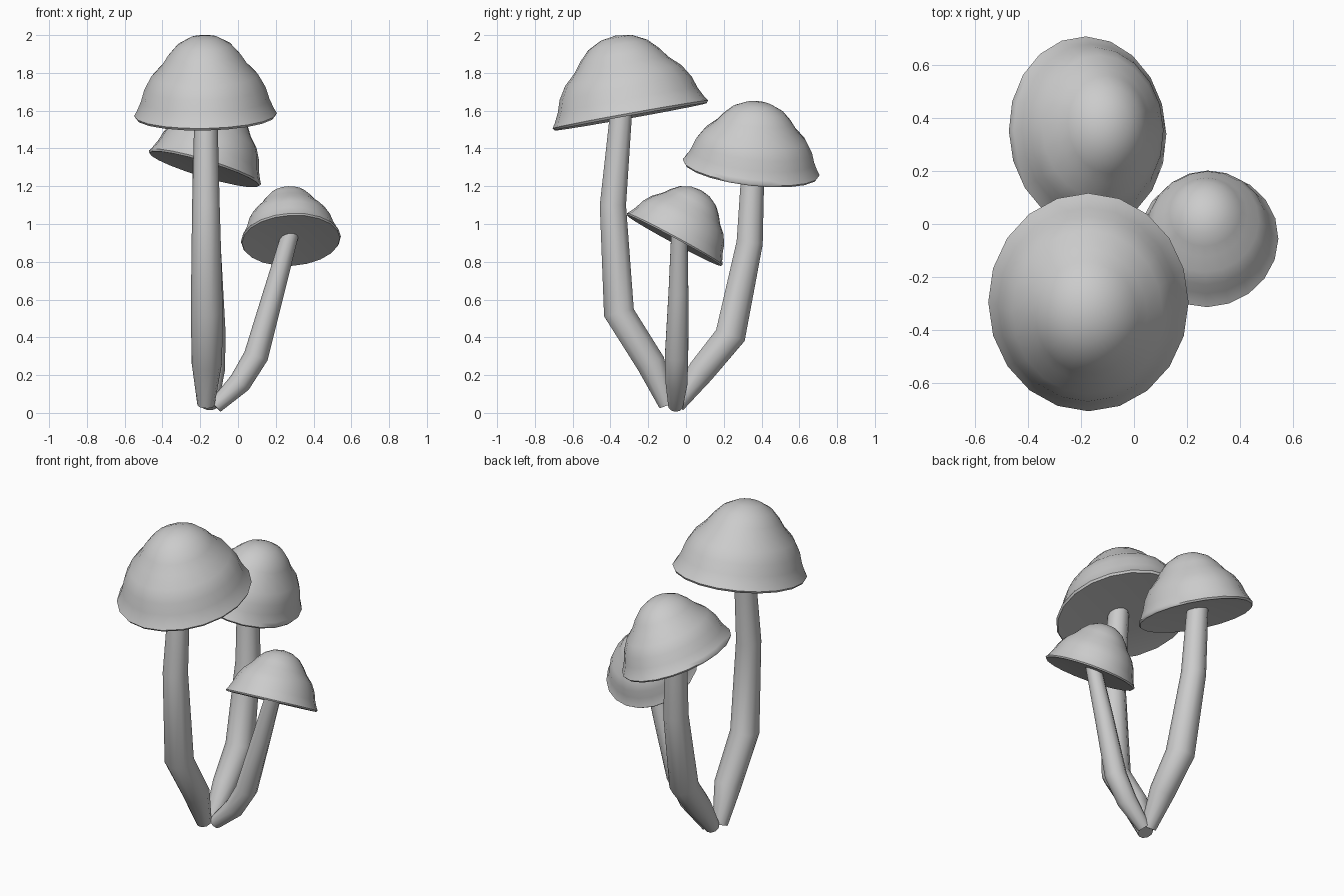
import bpy, bmesh
from math import cos, sin, tau, radians
from mathutils import Vector

if "Cube" in bpy.data.objects:
    bpy.data.objects.remove(bpy.data.objects["Cube"])

Z = Vector((0, 0, 1))
# Bell profile: radius and height as fractions of the cap size
BELL = [(.2, .97), (.38, .88), (.51, .75), (.60, .63), (.75, .49),
        (.85, .33), (.90, .18), (.96, .06), (1, 0), (.98, -.03)]


def skin(name, rings, start, end, angle):
    """Join rings of points into a closed skin with a tip at each end."""
    bm = bmesh.new()
    loops = [[bm.verts.new(p) for p in ring] for ring in rings]
    a, b = bm.verts.new(start), bm.verts.new(end)
    n = len(loops[0])
    for i in range(n):
        j = (i + 1) % n
        bm.faces.new((a, loops[0][j], loops[0][i]))
        bm.faces.new((b, loops[-1][i], loops[-1][j]))
        for lo, hi in zip(loops, loops[1:]):
            bm.faces.new((lo[i], lo[j], hi[j], hi[i]))
    bmesh.ops.recalc_face_normals(bm, faces=bm.faces)
    mesh = bpy.data.meshes.new(name)
    bm.to_mesh(mesh)
    bm.free()
    obj = bpy.data.objects.new(name, mesh)
    bpy.context.collection.objects.link(obj)
    bpy.ops.object.select_all(action='DESELECT')
    obj.select_set(True)
    bpy.context.view_layer.objects.active = obj
    bpy.ops.object.shade_smooth_by_angle(angle=radians(angle))


def stem(name, path, sides=10):
    """Tapered bent tube; path entries are x, y, z, radius."""
    pts = [Vector(p[:3]) for p in path]
    rings = []
    for k, p in enumerate(pts):
        t = pts[min(k + 1, len(pts) - 1)] - pts[max(k - 1, 0)]
        q = Z.rotation_difference(t.normalized())
        r = path[k][3]
        rings.append([p + q @ Vector((r * cos(tau * i / sides), r * sin(tau * i / sides), 0))
                      for i in range(sides)])
    skin(name, rings, pts[0], pts[-1], 50)


def cap(name, centre, rx, ry, height, slope, sides=20):
    """Tilted bell cap with a slightly hollow underside."""
    c = Vector(centre)
    q = Z.rotation_difference(Vector((-slope[0], -slope[1], 1)).normalized())
    rings = [[c + q @ Vector((rx * r * cos(tau * i / sides), ry * r * sin(tau * i / sides), height * h))
              for i in range(sides)] for r, h in BELL]
    skin(name, rings, c + q @ Vector((0, 0, height)), c + q @ Vector((0, 0, height * .07)), 60)


# Tall mushroom in front
stem("tall_stem", [(-.17, -.10, .04, .045), (-.165, -.185, .26, .080), (-.165, -.355, .53, .085),
                   (-.17, -.387, 1.1, .073), (-.17, -.34, 1.63, .06)])
cap("tall_cap", (-.172, -.295, 1.58), .378, .418, .425, (.02, .18))

# Middle mushroom behind
stem("middle_stem", [(-.15, -.05, .04, .045), (-.145, .08, .22, .075), (-.15, .235, .41, .085),
                     (-.165, .337, .9, .073), (-.18, .357, 1.35, .062)])
cap("middle_cap", (-.175, .345, 1.30), .31, .365, .36, (-.30, -.12))

# Small mushroom on the right
stem("small_stem", [(-.12, -.055, .035, .04), (.01, -.05, .16, .06), (.095, -.05, .30, .065),
                    (.19, -.04, .64, .055), (.28, -.035, .96, .045)])
cap("small_cap", (.28, -.06, .92), .265, .288, .295, (.06, -.54))
